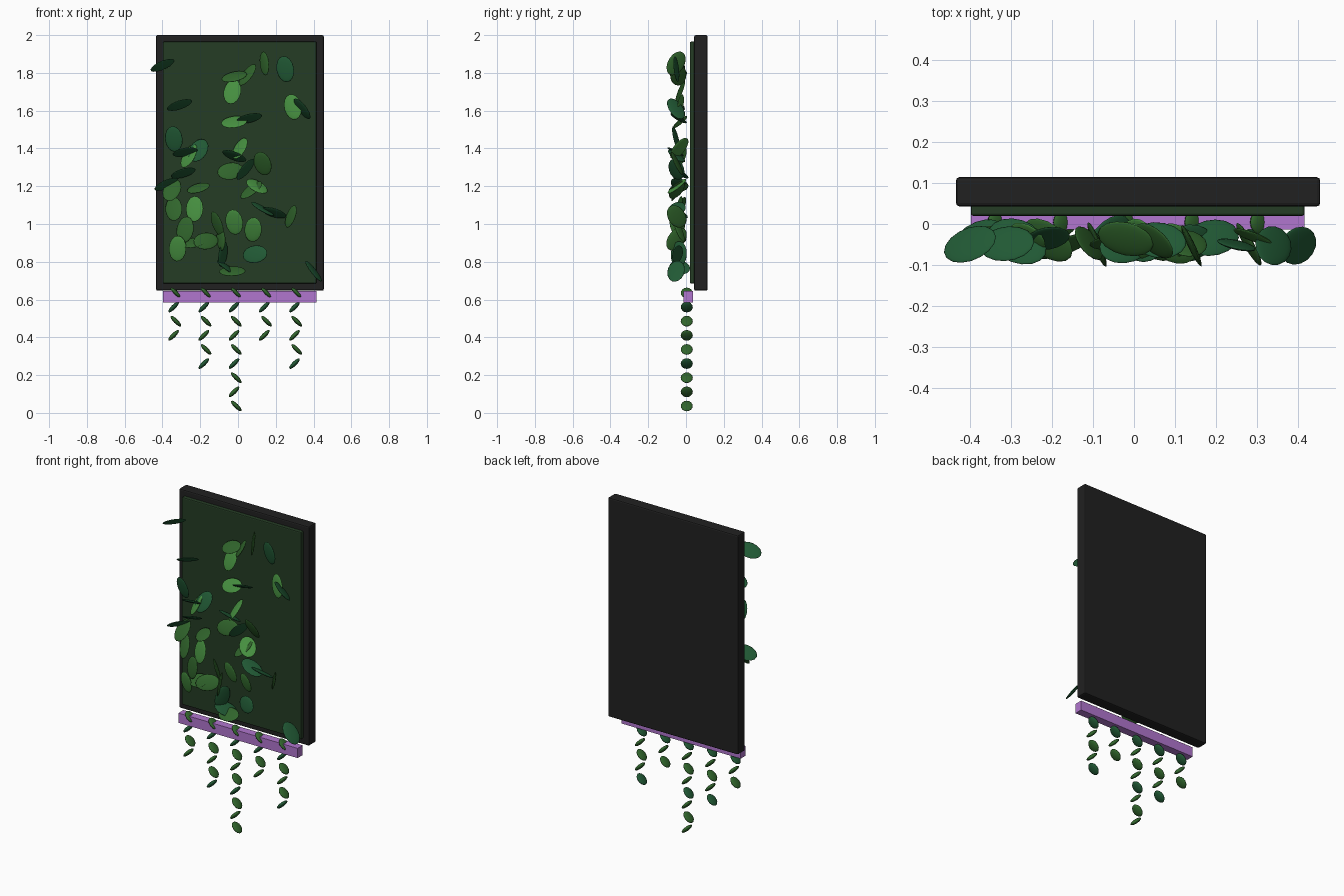
import bpy, math, random
from mathutils import Matrix, Vector

if "Cube" in bpy.data.objects:
    bpy.data.objects.remove(bpy.data.objects["Cube"])
random.seed(4)


def material(name, r, g, b):
    mat = bpy.data.materials.new(name)
    mat.use_nodes = True
    mat.diffuse_color = (r, g, b, 1)
    mat.node_tree.nodes["Principled BSDF"].inputs["Base Color"].default_value = (r, g, b, 1)
    return mat


black = material("matte black", 0.015, 0.015, 0.015)
moss = material("moss green", 0.018, 0.045, 0.018)
purple = material("glow purple", 0.44, 0.18, 0.62)
dark = material("dark leaf green", 0.015, 0.10, 0.035)
mid = material("mid leaf green", 0.03, 0.13, 0.025)
light = material("light leaf green", 0.06, 0.27, 0.05)


def box(name, low, high, mat, bevel=0.0):
    low, high = Vector(low), Vector(high)
    bpy.ops.mesh.primitive_cube_add(size=1, location=(low + high) / 2)
    obj = bpy.context.object
    obj.name = name
    obj.scale = high - low
    bpy.ops.object.transform_apply(location=False, rotation=False, scale=True)
    obj.data.materials.append(mat)
    if bevel:
        mod = obj.modifiers.new("soft edges", "BEVEL")
        mod.width = bevel
        mod.segments = 2
    return obj


# Wall frame, moss backing and light strip below
box("frame", (-0.434, 0.043, 0.647), (0.454, 0.114, 2.0), black, 0.008)
box("moss_panel", (-0.398, 0.02, 0.685), (0.416, 0.05, 1.965), moss, 0.006)
box("light_strip", (-0.398, -0.013, 0.585), (0.416, 0.036, 0.645), purple)


# One shared squashed sphere per leaf colour
def leaf_mesh(mat):
    bpy.ops.mesh.primitive_uv_sphere_add(segments=16, ring_count=8, radius=1)
    obj = bpy.context.object
    bpy.ops.object.shade_smooth_by_angle(angle=math.radians(40))
    mesh = obj.data
    mesh.materials.append(mat)
    bpy.data.objects.remove(obj)
    return mesh


meshes = {mat: leaf_mesh(mat) for mat in (dark, mid, light)}


def leaf(name, mat, place, basis, size):
    obj = bpy.data.objects.new(name, meshes[mat])
    obj.matrix_world = (Matrix.Translation(place) @ basis.to_4x4()
                        @ Matrix.Diagonal((*size, 1)))
    bpy.context.collection.objects.link(obj)


def panel_leaf(mat, x, z, angle, tilt, pitch):
    # long axis lies in the panel plane, then the blade rolls and lifts
    a = math.radians(angle)
    along = Vector((math.cos(a), 0, math.sin(a)))
    normal = Vector((0, -1, 0))
    across = normal.cross(along)
    basis = Matrix((along, across, normal)).transposed()
    lift = Matrix.Rotation(math.radians(random.uniform(-pitch, pitch)), 3, across)
    roll = Matrix.Rotation(math.radians(-tilt), 3, along)
    y = random.uniform(-0.055, -0.03)
    leaf("panel_leaf", mat, (x / 100, y, z / 100), lift @ roll @ basis,
         (0.07, 0.048, 0.008))


# Foliage groups: colour, roll, lift, then x, z (hundredths) and angle
foliage = [
    (dark, 15, 25, [(-34, 145, 95), (25, 182, 100), (9, 84, 5), (-21, 139, 60)]),
    (dark, -62, 30, [(-40, 184, 20), (-31, 163, 18), (-28, 138, 15), (-29, 127, 20),
                     (-38, 121, 20), (-2, 136, -25), (6, 156, 15), (19, 106, -20),
                     (34, 161, -58), (-8, 84, 80), (4, 129, 50)]),
    (dark, 75, 40, [(40, 75, -52), (-6, 77, -30), (13, 108, -30)]),
    (mid, 20, 35, [(-35, 118, 70), (-34, 108, 100), (-28, 97, 80), (-4, 128, 10),
                   (13, 132, 105), (-17, 91, 10)]),
    (mid, 58, 40, [(-21, 119, 5), (-24, 90, 5), (-11, 100, 110), (-9, 92, 105),
                   (-3, 75, 0), (7, 118, 40), (-2, 178, 10), (5, 179, 50),
                   (14, 185, 105), (28, 104, 60)]),
    (light, 15, 25, [(-23, 108, 90), (-32, 87, 85), (-2, 101, 97), (8, 97, 80),
                     (-3, 170, 80), (29, 162, 105)]),
    (light, 50, 35, [(10, 120, -40), (1, 140, 70), (-2, 154, 5), (-26, 136, 62)]),
]
for mat, tilt, pitch, spots in foliage:
    for x, z, angle in spots:
        panel_leaf(mat, x, z, angle, tilt, pitch)

# Hanging vines: round leaves tipping left and right in turn
for strand, count in enumerate((4, 6, 9, 4, 6)):
    for i in range(count):
        side = 1 if i % 2 else -1
        x = -0.335 + 0.16 * strand - 0.006 * side
        basis = Matrix.Rotation(math.radians(-45 * side), 3, "Y")
        leaf("vine_leaf", dark if i % 4 == 1 else mid,
             (x, 0.004, 0.635 - 0.0748 * i), basis, (0.038, 0.032, 0.012))
